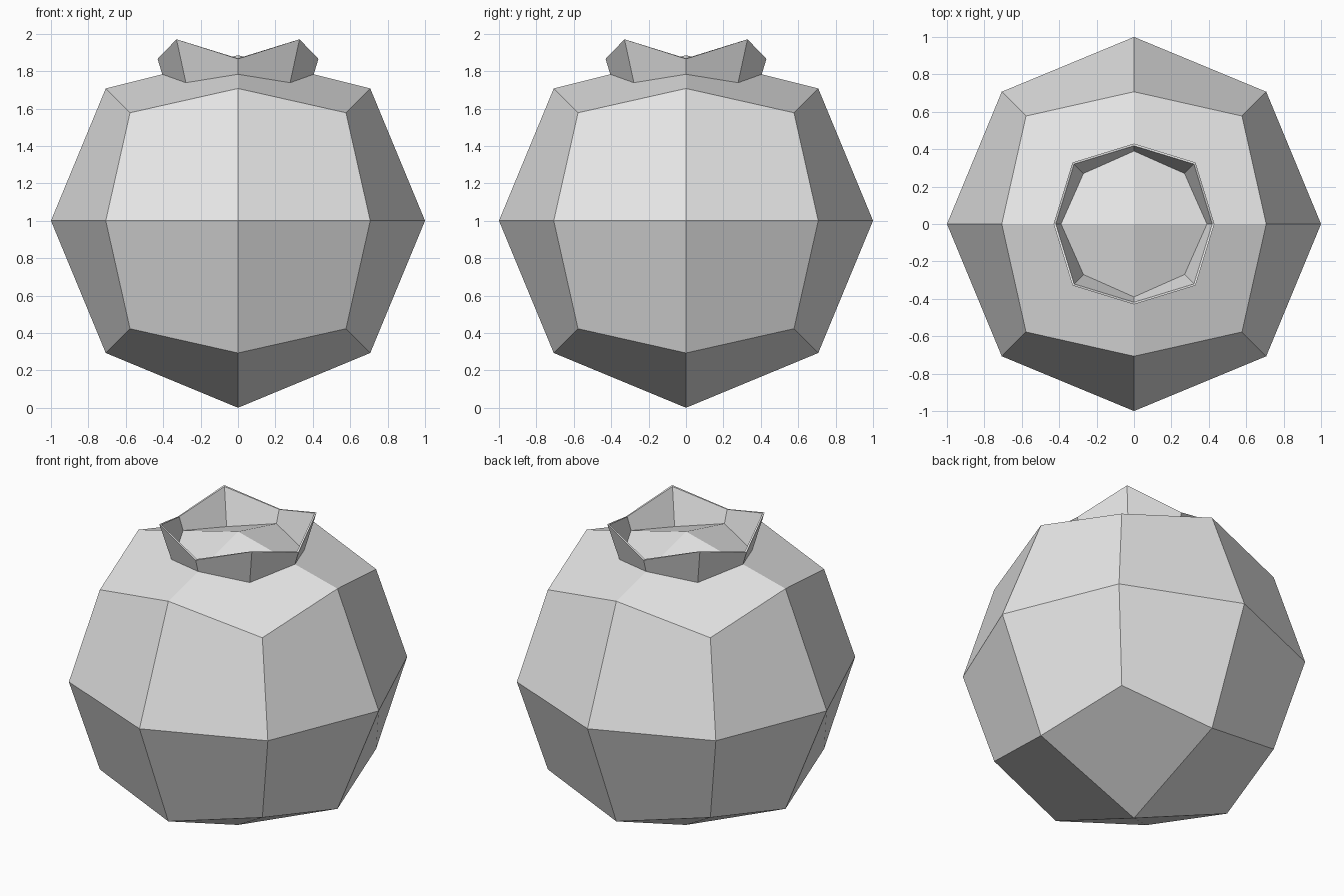
import bpy
import bmesh
from math import cos, sin, pi
from mathutils import Vector

cube = bpy.data.objects.get("Cube")
if cube:
    bpy.data.objects.remove(cube, do_unlink=True)

grey = bpy.data.materials.new("light grey")
grey.use_nodes = True
colour = (0.8, 0.8, 0.8, 1)
grey.diffuse_color = colour
grey.node_tree.nodes["Principled BSDF"].inputs["Base Color"].default_value = colour


def add_object(name, bm):
    bmesh.ops.remove_doubles(bm, verts=bm.verts, dist=0.0005)
    bmesh.ops.recalc_face_normals(bm, faces=bm.faces)
    mesh = bpy.data.meshes.new(name)
    bm.to_mesh(mesh)
    bm.free()
    mesh.materials.append(grey)
    obj = bpy.data.objects.new(name, mesh)
    bpy.context.collection.objects.link(obj)
    return obj


# Round body: a cube split into four quads per side, pushed out to a sphere
bm = bmesh.new()
for axis in range(3):
    for side in (-1, 1):
        for su in (-1, 1):
            for sv in (-1, 1):
                n, u, v = Vector(), Vector(), Vector()
                n[axis], u[(axis + 1) % 3], v[(axis + 2) % 3] = side, su, sv
                corners = [n + u + v, n + u, n, n + v]
                bm.faces.new([bm.verts.new(c.normalized()) for c in corners])
# Sunken top point
for vert in bm.verts:
    if vert.co.z > 0.99:
        vert.co.z = 0.885
    vert.co.z += 1
add_object("fruit_body", bm)

# Flared crown: a thin eight-sided wall with four raised points.
# Profiles run outer foot, outer rim, inner rim, inner foot as (radius, height).
valley = [(0.405, 1.783), (0.43, 1.865), (0.418, 1.868), (0.39, 1.787)]
point = [(0.394, 1.738), (0.465, 1.97), (0.453, 1.966), (0.382, 1.741)]
bm = bmesh.new()
rings = []
for i in range(8):
    a = i * pi / 4
    profile = point if i % 2 else valley
    rings.append([bm.verts.new((r * cos(a), r * sin(a), z)) for r, z in profile])
for i in range(8):
    near, far = rings[i], rings[(i + 1) % 8]
    for j in range(4):
        k = (j + 1) % 4
        bm.faces.new((near[j], far[j], far[k], near[k]))
add_object("crown", bm)
